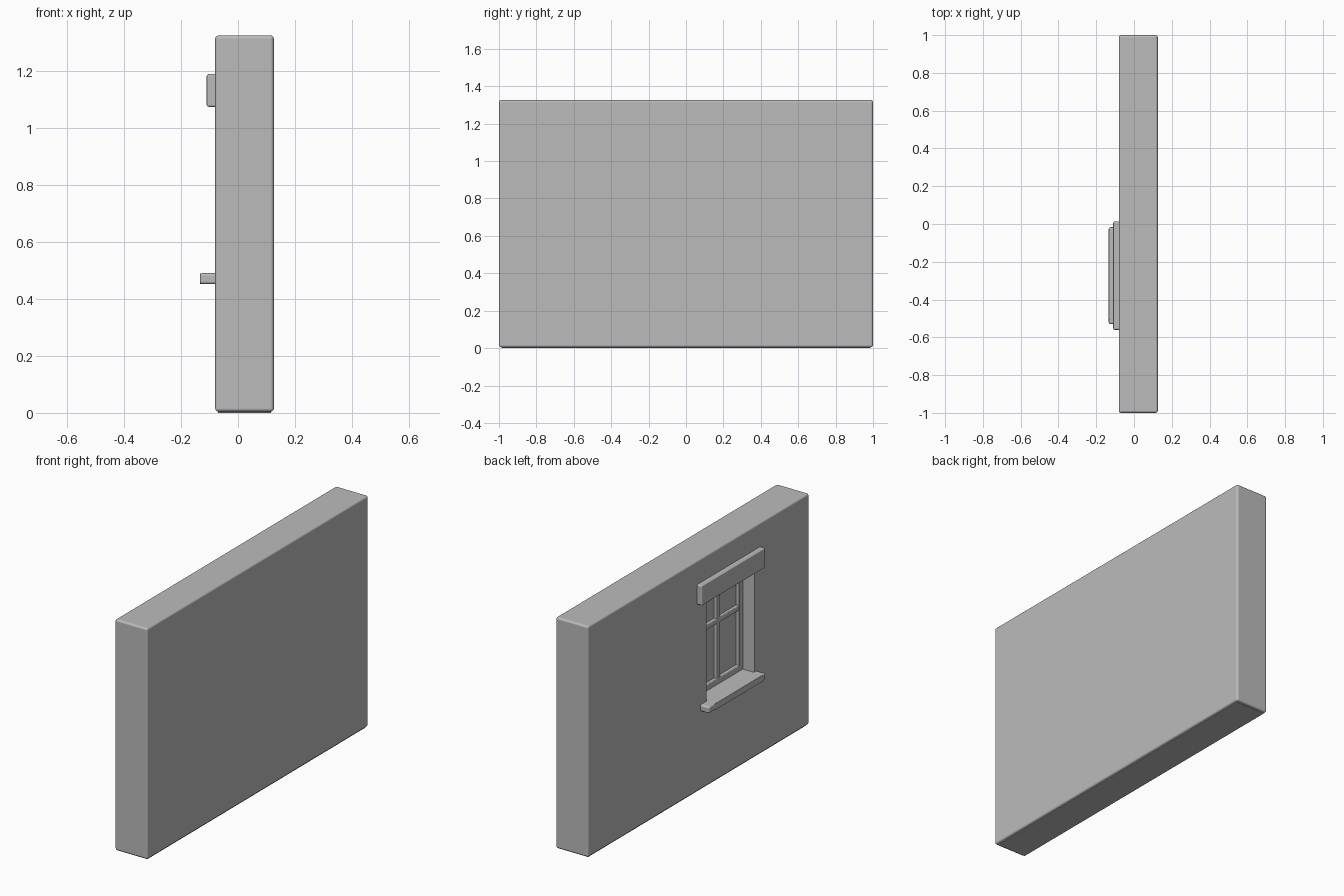
import bpy
import bmesh

old = bpy.data.objects.get("Cube")
if old:
    bpy.data.objects.remove(old, do_unlink=True)

grey = bpy.data.materials.new("plain grey")
grey.use_nodes = True
colour = (0.5, 0.5, 0.5, 1)
grey.diffuse_color = colour
grey.node_tree.nodes["Principled BSDF"].inputs["Base Color"].default_value = colour


def box(name, xs, ys, zs, bevel=0.0):
    """Box between pairs of limits, with softly rounded edges."""
    bm = bmesh.new()
    bmesh.ops.create_cube(bm, size=1)
    for v in bm.verts:
        for axis, (lo, hi) in enumerate((xs, ys, zs)):
            v.co[axis] = hi if v.co[axis] > 0 else lo
    mesh = bpy.data.meshes.new(name)
    bm.to_mesh(mesh)
    bm.free()
    mesh.materials.append(grey)
    ob = bpy.data.objects.new(name, mesh)
    bpy.context.collection.objects.link(ob)
    if bevel:
        mesh.shade_smooth()
        mod = ob.modifiers.new("Rounded edges", "BEVEL")
        mod.width = bevel
        mod.segments = 3
        mod.harden_normals = True
    return ob


# Opening limits and the depth of the sash front
LEFT, RIGHT = -0.07, -0.505
BOTTOM, TOP = 0.47, 1.10
SASH = -0.008
GLASS = 0.012

# Wall with a recess for the window
wall = box("wall", (-0.08, 0.126), (-1, 1), (0.004, 1.326), 0.012)
cutter = box("opening_cutter", (-0.3, GLASS + 0.006), (RIGHT, LEFT), (BOTTOM, TOP))
cutter.hide_render = True
cutter.hide_viewport = True
cut = wall.modifiers.new("Window opening", "BOOLEAN")
cut.object = cutter
cut.solver = "EXACT"

# Lintel and sill
box("lintel", (-0.11, -0.07), (-0.56, 0.013), (1.075, 1.19), 0.007)
box("sill", (-0.134, GLASS), (RIGHT, LEFT), (0.452, 0.49), 0.003)
box("sill_nose", (-0.134, -0.07), (-0.53, -0.017), (0.452, 0.491), 0.01)

# Glass
box("glass", (GLASS, GLASS + 0.008), (RIGHT, LEFT), (BOTTOM, TOP))

# Outer sash frame
RAIL = 0.035
frame_x = (SASH, GLASS + 0.004)
for name, y in (("left_stile", LEFT - RAIL), ("right_stile", RIGHT)):
    box(name, frame_x, (y, y + RAIL), (BOTTOM, TOP), 0.004)
for name, z in (("bottom_rail", 0.488), ("top_rail", TOP - RAIL)):
    box(name, frame_x, (RIGHT, LEFT), (z, z + RAIL), 0.004)

# Glazing bars
bar_x = (SASH + 0.002, GLASS + 0.004)
middle = (LEFT + RIGHT) / 2
box("upright_bar", bar_x, (middle - 0.015, middle + 0.015), (BOTTOM, TOP), 0.004)
box("cross_bar", bar_x, (RIGHT, LEFT), (0.837, 0.865), 0.004)

# The fascia stands at the base of the wall as a thin foot
box("wall_foot", (-0.07, 0.116), (-0.985, 0.985), (0, 0.01))
